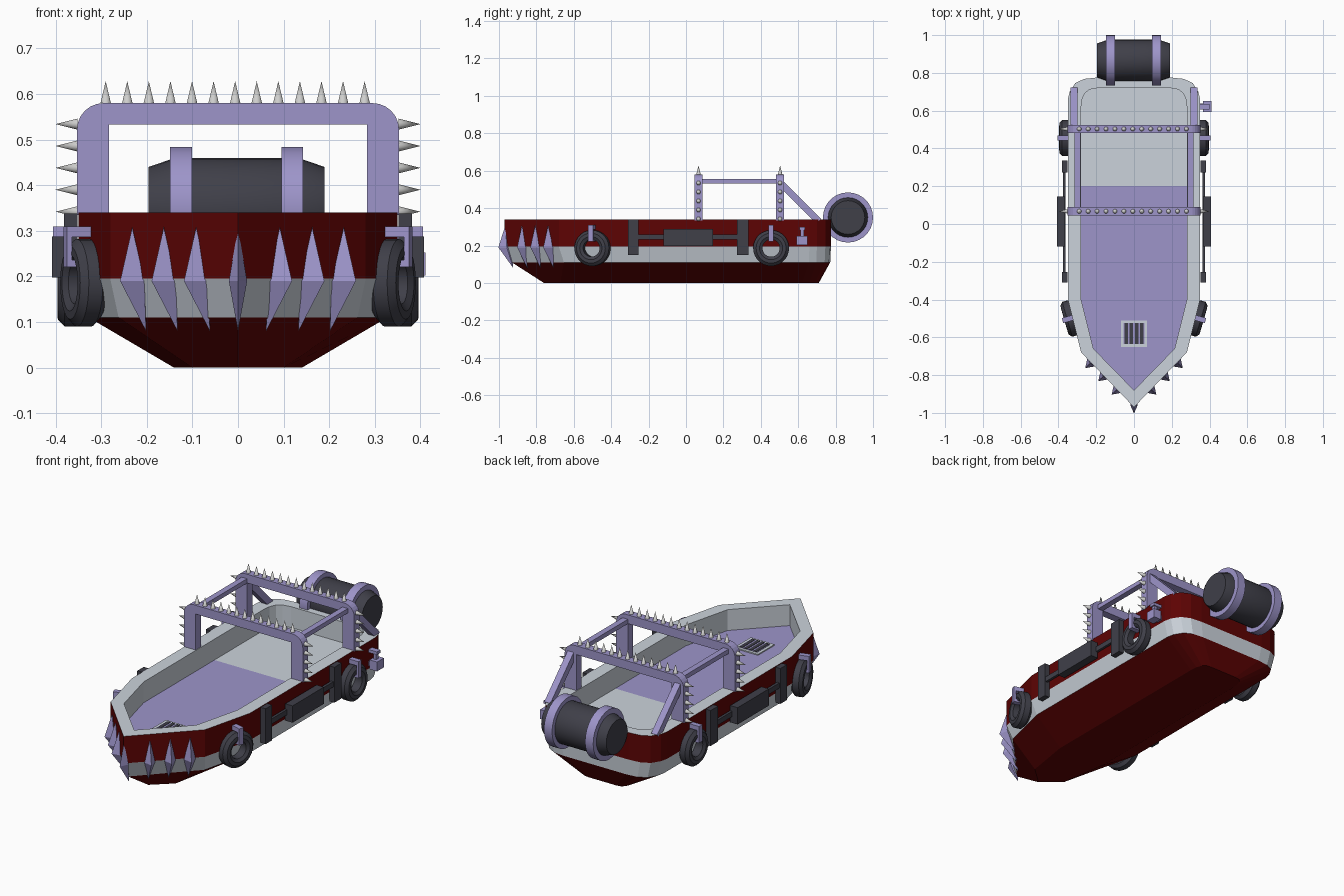
import bpy, bmesh, math
from mathutils import Vector, Matrix

if "Cube" in bpy.data.objects:
    bpy.data.objects.remove(bpy.data.objects["Cube"])


def material(name, r, g, b):
    m = bpy.data.materials.new(name)
    m.use_nodes = True
    m.diffuse_color = (r, g, b, 1)
    m.node_tree.nodes["Principled BSDF"].inputs["Base Color"].default_value = (r, g, b, 1)
    return m


RED = material("dark red paint", 0.11, 0.001, 0.001)
GREY = material("light grey paint", 0.60, 0.65, 0.71)
LILAC = material("lilac metal", 0.34, 0.30, 0.59)
DARK = material("dark rubber", 0.05, 0.05, 0.066)
STEEL = material("pale steel", 0.62, 0.62, 0.61)


def finish(name, bm, mats, matrix=Matrix(), smooth=False):
    bmesh.ops.recalc_face_normals(bm, faces=bm.faces)
    mesh = bpy.data.meshes.new(name)
    bm.to_mesh(mesh)
    bm.free()
    for m in mats:
        mesh.materials.append(m)
    if smooth:
        mesh.polygons.foreach_set("use_smooth", [True] * len(mesh.polygons))
        mesh.set_sharp_from_angle(angle=math.radians(35))
    ob = bpy.data.objects.new(name, mesh)
    ob.matrix_world = matrix
    bpy.context.scene.collection.objects.link(ob)
    return ob


def box(name, x, y, z, mat, matrix=Matrix()):
    """Box from (low, high) ranges."""
    bm = bmesh.new()
    bmesh.ops.create_cube(bm, size=1)
    for v in bm.verts:
        v.co = [r[0] if c < 0 else r[1] for c, r in zip(v.co, (x, y, z))]
    return finish(name, bm, [mat], matrix)


def beam(name, a, b, size, mat):
    a, b = Vector(a), Vector(b)
    turn = (b - a).to_track_quat('Z', 'X').to_matrix().to_4x4()
    h = size / 2
    return box(name, (-h, h), (-h, h), (0, (b - a).length), mat, Matrix.Translation(a) @ turn)


def lathe(name, profile, mat, matrix, closed=False, sides=28):
    """Turn an (x, radius) profile about the x axis."""
    bm = bmesh.new()
    rings = []
    for x, r in profile:
        angles = [2 * math.pi * i / sides for i in range(sides)]
        rings.append([bm.verts.new((x, r * math.cos(a), r * math.sin(a))) for a in angles])
    pairs = list(zip(rings, rings[1:]))
    if closed:
        pairs.append((rings[-1], rings[0]))
    else:
        bm.faces.new(rings[0])
        bm.faces.new(rings[-1])
    for p, q in pairs:
        for i in range(sides):
            j = (i + 1) % sides
            bm.faces.new((p[i], p[j], q[j], q[i]))
    return finish(name, bm, [mat], matrix, True)


# Hull: half outlines, lofted from the keel up, over the rim and down to the floor
keel = [(0, -.76), (.10, -.67), (.14, -.42), (.14, .2), (.14, .62), (.137, .66), (.126, .69), (.108, .706), (.08, .71)]
rim = [(0, -.97), (.28, -.68), (.35, -.4), (.35, .2), (.35, .66), (.341, .70), (.312, .745), (.265, .768), (.2, .775)]
inner = [(0, -.88), (.215, -.66), (.28, -.4), (.28, .2), (.28, .62), (.275, .66), (.26, .693), (.235, .712), (.19, .72)]
chine = [(x * .935, y * .96 if y < 0 else y * .995) for x, y in rim]
FLOOR = .228
bm = bmesh.new()
loops = []
for half, z in ((keel, 0), (chine, .11), (rim, .195), (rim, .34), (inner, .34), (inner, FLOOR)):
    full = half + [(-x, y) for x, y in reversed(half[1:])]
    loops.append([bm.verts.new((x, y, z)) for x, y in full])
n = len(loops[0])
for (p, q), colour in zip(zip(loops, loops[1:]), (0, 1, 0, 1, 1)):
    for i in range(n):
        j = (i + 1) % n
        bm.faces.new((p[i], p[j], q[j], q[i])).material_index = colour
bm.faces.new(loops[0])
deck = loops[-1]
bm.faces.new(deck[3:n - 2]).material_index = 1
bm.faces.new(deck[:4] + deck[n - 3:]).material_index = 2
finish("hull", bm, [RED, GREY, LILAC])

# Floor vent
top = FLOOR + .006
box("vent_plate", (-.07, .07), (-.65, -.51), (FLOOR, top), GREY)
box("vent_recess", (-.055, .055), (-.635, -.525), (top, top + .002), LILAC)
for i in range(4):
    x = -.042 + .028 * i
    box("vent_slot", (x - .009, x + .009), (-.635, -.525), (top, top + .004), DARK)

# Bow spikes: long diamonds leaning in at the foot along the bow edge
for x in (0, .086, .157, .226):
    for s in ((1, -1) if x else (1,)):
        p = Vector((s * x, -.958 + x, .19))
        out = Vector((s * .72, -.69, 0)) if x else Vector((0, -1, 0))
        side = Vector((-out.y, out.x, 0)) * (.03 if x else .02)
        up = Vector((0, 0, 1))
        bm = bmesh.new()
        ring = [bm.verts.new(p + d) for d in (out * .045, side, out * -.03, -side)]
        tip = bm.verts.new(p + up * .118 + out * .008)
        foot = bm.verts.new(p - up * .11 - out * .034)
        for i in range(4):
            for end in (tip, foot):
                bm.faces.new((ring[i], ring[(i + 1) % 4], end))
        finish("bow_spike", bm, [LILAC])


# Roll frames with rows of small spikes
def small_spike(pos, direction):
    bm = bmesh.new()
    bmesh.ops.create_cone(bm, cap_ends=True, segments=10, radius1=.012, radius2=0, depth=.048)
    turn = Vector(direction).to_track_quat('Z', 'Y').to_matrix().to_4x4()
    at = Vector(pos) + Vector(direction) * .024
    finish("frame_spike", bm, [STEEL], Matrix.Translation(at) @ turn, True)


for y in (.067, .503):
    arc = [math.radians(a) for a in range(0, 91, 15)]
    half = [(.283, .533), (.283, .335), (.353, .335)]
    half += [(.295 + .058 * math.cos(a), .522 + .058 * math.sin(a)) for a in arc]
    outline = half + [(-x, z) for x, z in reversed(half)]
    bm = bmesh.new()
    face = bm.faces.new([bm.verts.new((x, y - .022, z)) for x, z in outline])
    ext = bmesh.ops.extrude_face_region(bm, geom=[face])["geom"]
    moved = [g for g in ext if isinstance(g, bmesh.types.BMVert)]
    bmesh.ops.translate(bm, verts=moved, vec=(0, .044, 0))
    finish("roll_frame", bm, [LILAC])
    for i in range(13):
        small_spike((-.29 + .0473 * i, y, .58), (0, 0, 1))
    for s in (1, -1):
        for i in range(5):
            small_spike((s * .352, y, .342 + .048 * i), (s, 0, 0))

for s in (1, -1):
    box("side_rail", sorted((s * .283, s * .315)), (.08, .49), (.532, .556), LILAC)
    beam("rear_stay", (s * .317, .51, .53), (s * .317, .71, .33), .036, LILAC)

# Stern barrel with two bands
at = Matrix.Translation((-.003, .866, .35))
lathe("barrel", [(-.193, .09), (-.135, .11), (.135, .11), (.193, .09)], DARK, at)
for x in (-.122, .122):
    band = [(x - .024, .105), (x - .024, .134), (x + .024, .134), (x + .024, .105)]
    lathe("barrel_band", band, LILAC, at, closed=True)

# Tyres hung on hooks, and side fenders
tyre = [(-.022, .046), (-.032, .062), (-.031, .08), (-.016, .096), (.016, .096), (.031, .08), (.032, .062), (.022, .046)]
for s in (1, -1):
    flip = Matrix.Diagonal((s, 1, 1, 1))
    for x, y, angle in ((.364, .455, 0), (.338, -.5, -16)):
        place = Matrix.Translation((s * x, y, .186)) @ Matrix.Rotation(math.radians(s * angle), 4, 'Z')
        lathe("tyre", tyre, DARK, place, closed=True)
        parts = (((-.035, .042), (.1, .124)), ((.031, .042), (.035, .124)), ((-.03, .042), (.035, .05)))
        for xr, zr in parts:
            hook = box("tyre_hook", xr, (-.014, .014), zr, LILAC, place @ flip)
            if s < 0:
                hook.data.flip_normals()
    fenders = (("fender_pad", .352, .381, -.31, -.255, .148, .338), ("fender_pad", .352, .381, .272, .335, .148, .338),
               ("fender_block", .364, .408, -.12, .145, .198, .288), ("fender_rod", .362, .376, -.26, .28, .232, .26))
    for name, x0, x1, y0, y1, z0, z1 in fenders:
        box(name, sorted((s * x0, s * x1)), (y0, y1), (z0, z1), DARK)

# Lantern on one side of the stern
box("lantern_arm", (.34, .40), (.606, .636), (.282, .298), LILAC)
box("lantern_stem", (.375, .392), (.612, .63), (.24, .29), LILAC)
box("lantern_bracket", (.34, .375), (.605, .637), (.21, .235), LILAC)
box("lantern_body", (.366, .411), (.592, .65), (.202, .252), LILAC)
